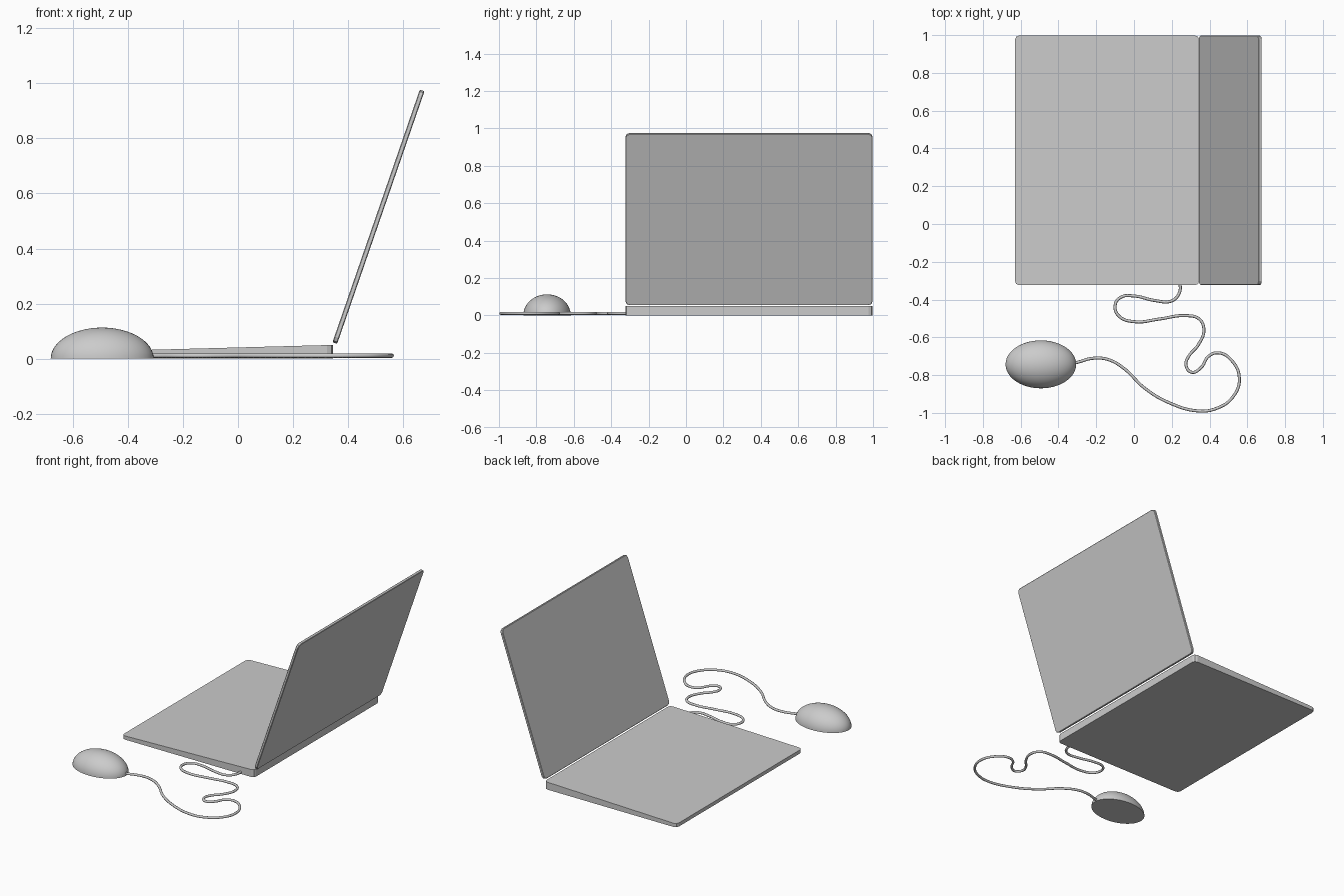
import bpy, bmesh, math
from mathutils import Matrix

if "Cube" in bpy.data.objects:
    bpy.data.objects.remove(bpy.data.objects["Cube"])


def add_object(name, bm):
    bmesh.ops.recalc_face_normals(bm, faces=bm.faces)
    mesh = bpy.data.meshes.new(name)
    bm.to_mesh(mesh)
    bm.free()
    obj = bpy.data.objects.new(name, mesh)
    bpy.context.collection.objects.link(obj)
    return obj


def panel(length, width, thick, cut):
    """Slab with clipped corners: x 0..length, y centred, z 0..thick."""
    bm = bmesh.new()
    bmesh.ops.create_cube(bm, size=1)
    bmesh.ops.translate(bm, verts=bm.verts, vec=(0.5, 0, 0.5))
    bmesh.ops.scale(bm, verts=bm.verts, vec=(length, width, thick))
    corners = [e for e in bm.edges
               if abs(e.verts[0].co.z - e.verts[1].co.z) > thick / 2]
    bmesh.ops.bevel(bm, geom=corners, offset=cut, segments=2,
                    profile=0.5, affect='EDGES')
    return bm


mid_y, width = 0.337, 1.322

# Wedge-shaped keyboard base, thicker at the hinge
bm = panel(0.975, width, 0.05, 0.022)
for v in bm.verts:
    if v.co.z > 0.025:
        v.co.z = 0.024 + 0.026 * v.co.x / 0.975
bmesh.ops.translate(bm, verts=bm.verts, vec=(-0.63, mid_y, 0))
add_object("keyboard_base", bm)

# Screen lid, leaning back from the hinge, with softened rims
bm = panel(0.97, width, 0.018, 0.022)
rims = [e for e in bm.edges
        if abs(e.verts[0].co.z - e.verts[1].co.z) < 1e-5]
bmesh.ops.bevel(bm, geom=rims, offset=0.003, segments=1, affect='EDGES')
tilt = math.atan2(0.917, 0.317)
# local z becomes the inner face normal
bmesh.ops.transform(
    bm, verts=bm.verts,
    matrix=Matrix.Translation((0.360, mid_y, 0.054)) @ Matrix.Rotation(-tilt, 4, 'Y'))
add_object("screen_lid", bm)

# Half-ellipsoid mouse with flat underside
bm = bmesh.new()
bmesh.ops.create_uvsphere(bm, u_segments=48, v_segments=32, radius=1)
cut = bmesh.ops.bisect_plane(bm, geom=bm.verts[:] + bm.edges[:] + bm.faces[:],
                             plane_co=(0, 0, 0), plane_no=(0, 0, 1),
                             dist=1e-4, clear_inner=True)
bmesh.ops.holes_fill(bm, edges=[e for e in bm.edges if e.is_boundary])
bmesh.ops.scale(bm, verts=bm.verts, vec=(0.187, 0.127, 0.113))
bmesh.ops.translate(bm, verts=bm.verts, vec=(-0.493, -0.743, 0))
mouse = add_object("mouse_body", bm)
bpy.context.view_layer.objects.active = mouse
mouse.select_set(True)
bpy.ops.object.shade_smooth_by_angle(angle=math.radians(40))

# Winding cable from the base to the mouse
path = [(0.245, -0.31), (0.24, -0.365), (0.20, -0.407), (0.11, -0.405),
        (0, -0.381), (-0.07, -0.388), (-0.10, -0.43), (-0.08, -0.487),
        (0, -0.517), (0.135, -0.503), (0.27, -0.485), (0.345, -0.503),
        (0.37, -0.56), (0.34, -0.64), (0.29, -0.70), (0.275, -0.745),
        (0.305, -0.785), (0.355, -0.76), (0.395, -0.70), (0.447, -0.682),
        (0.515, -0.72), (0.558, -0.82), (0.52, -0.92), (0.44, -0.975),
        (0.345, -0.99), (0.19, -0.948), (0.055, -0.868), (-0.05, -0.767),
        (-0.13, -0.72), (-0.21, -0.71), (-0.31, -0.735), (-0.35, -0.743)]
curve = bpy.data.curves.new("mouse_cable", 'CURVE')
curve.dimensions = '3D'
curve.bevel_depth = 0.008
curve.bevel_resolution = 2
curve.resolution_u = 6
curve.use_fill_caps = True
spline = curve.splines.new('BEZIER')
spline.bezier_points.add(len(path) - 1)
for p, (x, y) in zip(spline.bezier_points, path):
    p.co = (x, y, 0.011)
    p.handle_left_type = p.handle_right_type = 'AUTO'
cable = bpy.data.objects.new("mouse_cable", curve)
bpy.context.collection.objects.link(cable)
